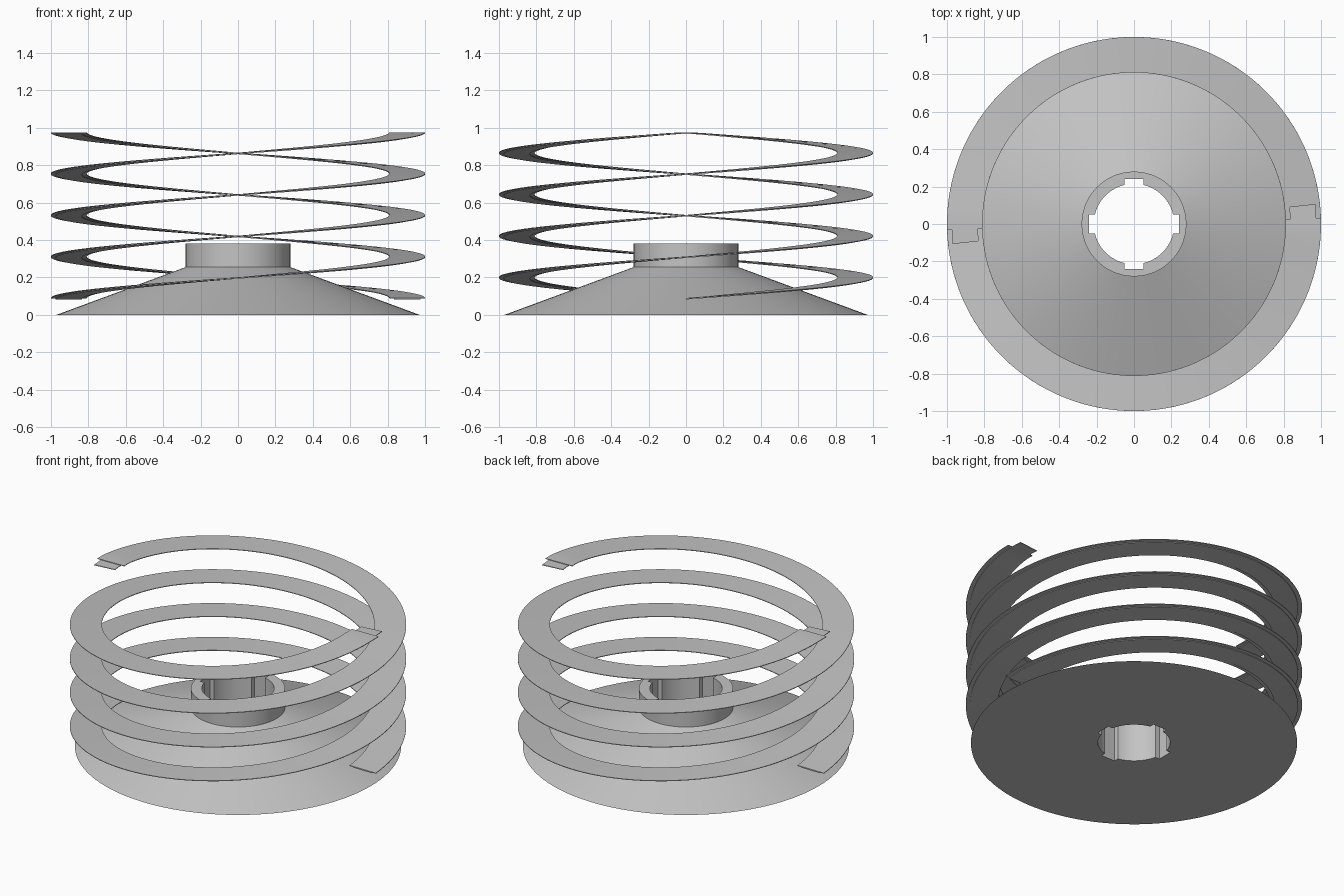
import bpy
import bmesh
from math import pi, sin, cos, asin, atan, radians, floor

cube = bpy.data.objects.get("Cube")
if cube:
    bpy.data.objects.remove(cube, do_unlink=True)

GREY = (0.55, 0.55, 0.55, 1)
grey = bpy.data.materials.new("plain grey")
grey.use_nodes = True
grey.diffuse_color = GREY
grey.node_tree.nodes["Principled BSDF"].inputs["Base Color"].default_value = GREY


def loft(name, loops, close):
    """Skin a list of closed cross-sections; join the last to the first or cap the ends."""
    bm = bmesh.new()
    rings = [[bm.verts.new(p) for p in loop] for loop in loops]
    n = len(rings[0])
    pairs = list(zip(rings, rings[1:]))
    if close:
        pairs.append((rings[-1], rings[0]))
    else:
        bm.faces.new(rings[0])
        bm.faces.new(rings[-1])
    for a, b in pairs:
        for i in range(n):
            j = (i + 1) % n
            bm.faces.new((a[i], a[j], b[j], b[i]))
    bmesh.ops.recalc_face_normals(bm, faces=bm.faces)
    mesh = bpy.data.meshes.new(name)
    bm.to_mesh(mesh)
    bm.free()
    mesh.materials.append(grey)
    obj = bpy.data.objects.new(name, mesh)
    bpy.context.collection.objects.link(obj)
    bpy.ops.object.select_all(action="DESELECT")
    obj.select_set(True)
    bpy.context.view_layer.objects.active = obj
    bpy.ops.object.shade_smooth_by_angle(angle=radians(20))
    return obj


# Conical base with a collar and a four-keyway bore
BORE, KEY_R, KEY_HALF = 0.215, 0.24, 0.05
key_out, key_in = atan(KEY_HALF / KEY_R), asin(KEY_HALF / BORE)


def bore_radius(a):
    a -= floor(a / (pi / 2) + 0.5) * pi / 2
    return KEY_R / cos(a) if abs(a) < key_out + 1e-4 else BORE


quarter = [key_out * (i / 4 - 1) for i in range(9)]
quarter += [key_in + (pi / 2 - 2 * key_in) * i / 20 for i in range(21)]
angles = [q * pi / 2 + a for q in range(4) for a in quarter]
sections = []
for a in angles:
    r = bore_radius(a)
    outline = [(r, 0), (0.97, 0), (0.28, 0.255), (0.28, 0.38), (r, 0.38)]
    sections.append([(p * cos(a), p * sin(a), z) for p, z in outline])
loft("conical_base", sections, True)

# Two interleaved spiral ribbons, each with a stepped underside and an end tab
BOTTOM, TOP, PITCH = 0.082, 0.975, 0.444
INNER, OUTER, STEP, T = 0.81, 1.0, 0.025, 0.004
lower = [(INNER + STEP, 0), (OUTER - STEP, 0), (OUTER - STEP, T), (INNER + STEP, T)]
ribbon = [lower[0], lower[1], lower[2], (OUTER, T), (OUTER, 2 * T),
          (INNER, 2 * T), (INNER, T), lower[3]]


def spiral(name, profile, start, end, steps, phase):
    loops = []
    for i in range(steps + 1):
        t = start + (end - start) * i / steps
        z = min(BOTTOM + PITCH * t / (2 * pi), TOP - 2 * T)
        loops.append([(r * cos(t + phase), r * sin(t + phase), z + h) for r, h in profile])
    return loft(name, loops, False)


END = 4 * pi + 0.03
for side, phase in (("left", 0), ("right", pi)):
    spiral(side + "_spiral_ribbon", ribbon, 0, END, 256, phase)
    spiral(side + "_ribbon_tab", lower, END, END + 0.08, 4, phase)
